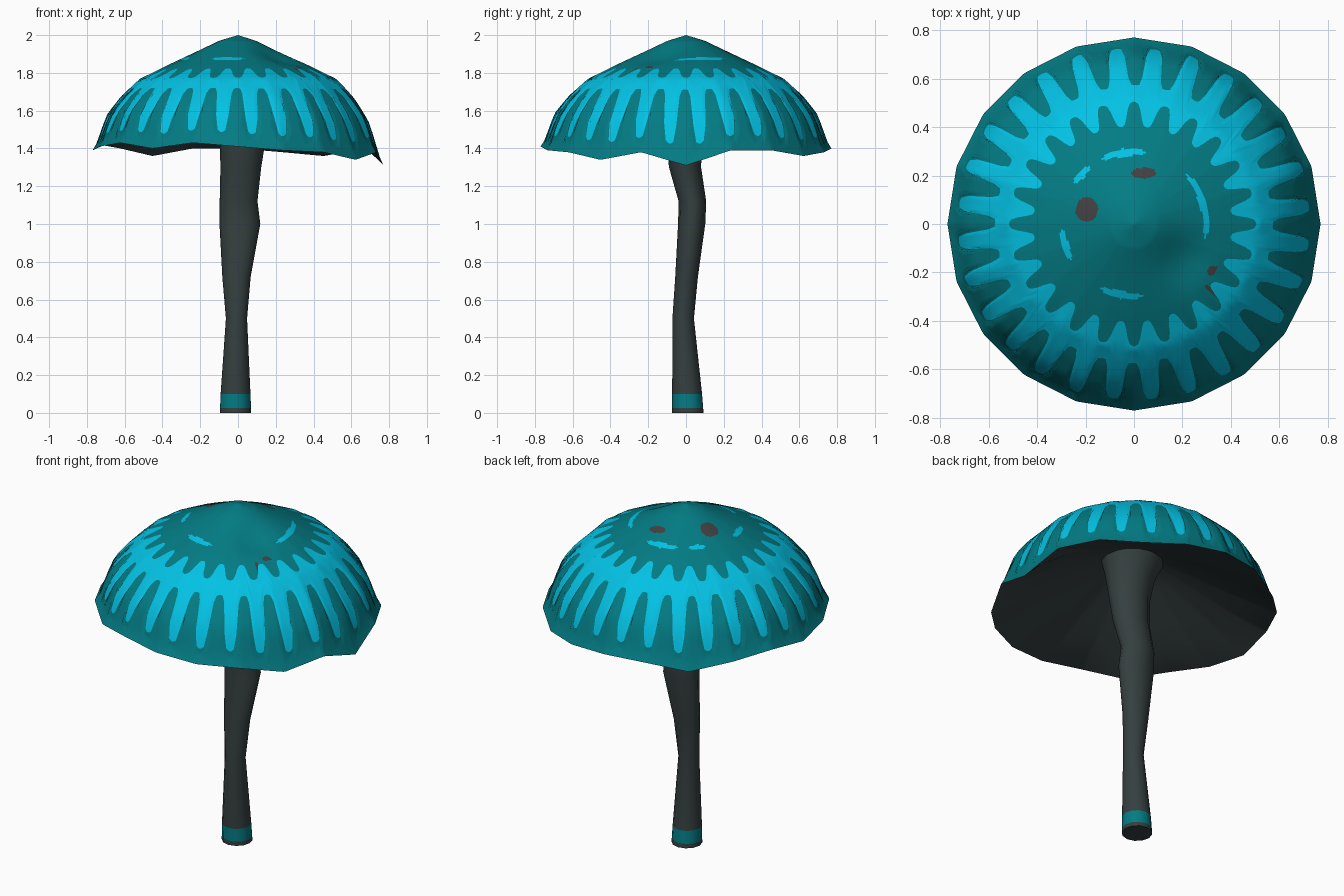
import bpy, bmesh, math

if "Cube" in bpy.data.objects:
    bpy.data.objects.remove(bpy.data.objects["Cube"])

def material(name, rgb):
    m = bpy.data.materials.new(name)
    m.diffuse_color = (*rgb, 1)
    m.use_nodes = True
    m.node_tree.nodes["Principled BSDF"].inputs["Base Color"].default_value = m.diffuse_color
    return m

TEAL = material("dark teal", (0.001, 0.20, 0.23))
CYAN = material("bright cyan", (0.001, 0.54, 0.78))
GREY = material("charcoal grey", (0.036, 0.05, 0.05))
PATCH = material("warm grey", (0.055, 0.052, 0.052))
MATS = [TEAL, CYAN, GREY, PATCH]

def lerp_table(table, x):
    for (x0, y0), (x1, y1) in zip(table, table[1:]):
        if x <= x1:
            return y0 + (y1 - y0) * (x - x0) / (x1 - x0)
    return table[-1][1]

def finish(bm, name, angle):
    me = bpy.data.meshes.new(name)
    bm.to_mesh(me)
    bm.free()
    for m in MATS:
        me.materials.append(m)
    ob = bpy.data.objects.new(name, me)
    bpy.context.collection.objects.link(ob)
    bpy.ops.object.select_all(action='DESELECT')
    ob.select_set(True)
    bpy.context.view_layer.objects.active = ob
    bpy.ops.object.shade_smooth_by_angle(angle=math.radians(angle))

# ---- cap: lathe-like shell with wavy 20-sided rim ----
N, SIDES, R = 336, 20, 0.77
TOP = [(0, 2.0), (.1, 1.97), (.2, 1.922), (.3, 1.875), (.37, 1.842), (.52, 1.768),
       (.62, 1.675), (.69, 1.585), (.725, 1.50), (.741, 1.44), (.77, 1.39)]
UNDER = [(0, 1.71), (.17, 1.67), (.77, 1.39)]
RIM = [1.31, 1.39, 1.39, 1.36, 1.38, 1.40, 1.40, 1.36, 1.40, 1.42,
       1.39, 1.41, 1.43, 1.40, 1.43, 1.41, 1.39, 1.38, 1.34, 1.38]

def lobe(x, k):
    return math.tanh(k * math.cos(x)) / math.tanh(k)

def inner(a):      # scalloped edge of the crown
    return 0.455 + 0.05 * lobe(24 * a, 1.6) - 0.012 * math.cos(a) * (math.cos(a) < 0)

def outer(a):      # long stripes reaching in from the rim
    return 0.654 - 0.08 * lobe(28 * a + .25, 2.6)

def cap_point(r, a, table):
    u = a / (2 * math.pi) * SIDES
    k, f = int(u) % SIDES, u - int(u)
    half = math.pi / SIDES
    chord = math.cos(half) / math.cos((2 * f - 1) * half)
    rim = RIM[k] * (1 - f) + RIM[(k + 1) % SIDES] * f
    w = max(0, (r - 0.5) / (R - 0.5)) ** 2
    z = lerp_table(table, r) + (rim - 1.39) * w
    s = r * (1 + (chord - 1) * min(1, r / 0.6))
    x, y = s * math.cos(a), s * math.sin(a)
    if table is TOP:   # shallow dent on the crown
        z -= 0.03 * math.exp(-((x - .2) ** 2 + (y + .14) ** 2) / 0.012)
    return x, y, z

ARCS = [(80, 117), (128, 146), (-12, 44), (184, 210), (242, 277)]
SPOTS = [(-.195, .06, .047, .05), (.04, .21, .05, .022), (.33, -.195, .03, .02), (.30, -.283, .02, .025)]

def crown_material(c):
    r, d = math.hypot(c.x, c.y), math.degrees(math.atan2(c.y, c.x))
    for x, y, rx, ry in SPOTS:
        if ((c.x - x) / rx) ** 2 + ((c.y - y) / ry) ** 2 < 1:
            return 3
    for a0, a1 in ARCS:
        t = ((d - a0) % 360) / (a1 - a0)
        if t < 1 and abs(r - 0.298) < 0.016 * math.sqrt(math.sin(math.pi * t)):
            return 1
    return 0

# ring list: (radius function, height table, zone of the band ending at this ring)
rings = [(lambda a, r=i * 0.008: r, TOP, 'crown') for i in range(1, 50)]
rings.append((inner, TOP, 'crown'))
for i in range(1, 9):
    rings.append((lambda a, t=i / 8: inner(a) + (outer(a) - inner(a)) * t, TOP, 'band'))
for i in range(1, 11):
    rings.append((lambda a, t=i / 10: outer(a) + (R - outer(a)) * t, TOP, 'edge'))
for r in (.73, .66, .56, .45, .35, .25, .17):
    rings.append((lambda a, r=r: r, UNDER, 'under'))

bm = bmesh.new()
loops, zones = [], []
for fn, table, zone in rings:
    angs = [2 * math.pi * j / N for j in range(N)]
    loops.append([bm.verts.new(cap_point(fn(a), a, table)) for a in angs])
    zones.append(zone)
apex, core = bm.verts.new((0, 0, 2.0)), bm.verts.new((0, 0, 1.71))
for j in range(N):
    k = (j + 1) % N
    bm.faces.new((apex, loops[0][j], loops[0][k]))
    bm.faces.new((core, loops[-1][k], loops[-1][j])).material_index = 2
    for p, q, zone in zip(loops, loops[1:], zones[1:]):
        f = bm.faces.new((p[j], q[j], q[k], p[k]))
        if zone == 'crown':
            f.material_index = crown_material(f.calc_center_median())
        else:
            f.material_index = {'band': 1, 'edge': 0, 'under': 2}[zone]
finish(bm, "cap", 50)

# ---- stem: bent tube, (z, centre x, centre y, radius x, radius y) ----
STEM = [(0, -.013, .01, .083, .083), (.025, -.013, .009, .082, .082), (.1, -.013, .006, .079, .079),
        (.5, -.008, -.015, .056, .057), (.72, -.008, .003, .075, .06), (1.0, .01, .03, .108, .072),
        (1.12, .003, .034, .1, .073), (1.3, .015, -.005, .108, .085), (1.45, .025, -.01, .122, .095),
        (1.58, .02, -.01, .14, .125), (1.69, .01, 0, .18, .17)]
S = 12
bm = bmesh.new()
loops = []
for z, cx, cy, rx, ry in STEM:
    loops.append([bm.verts.new((cx + rx * math.cos(2 * math.pi * j / S),
                                cy + ry * math.sin(2 * math.pi * j / S), z)) for j in range(S)])
for i, (p, q) in enumerate(zip(loops, loops[1:])):
    for j in range(S):
        k = (j + 1) % S
        f = bm.faces.new((p[j], p[k], q[k], q[j]))
        f.material_index = 0 if i == 1 else 2    # teal ring near the foot
bm.faces.new(loops[0][::-1]).material_index = 2
finish(bm, "stem", 50)
